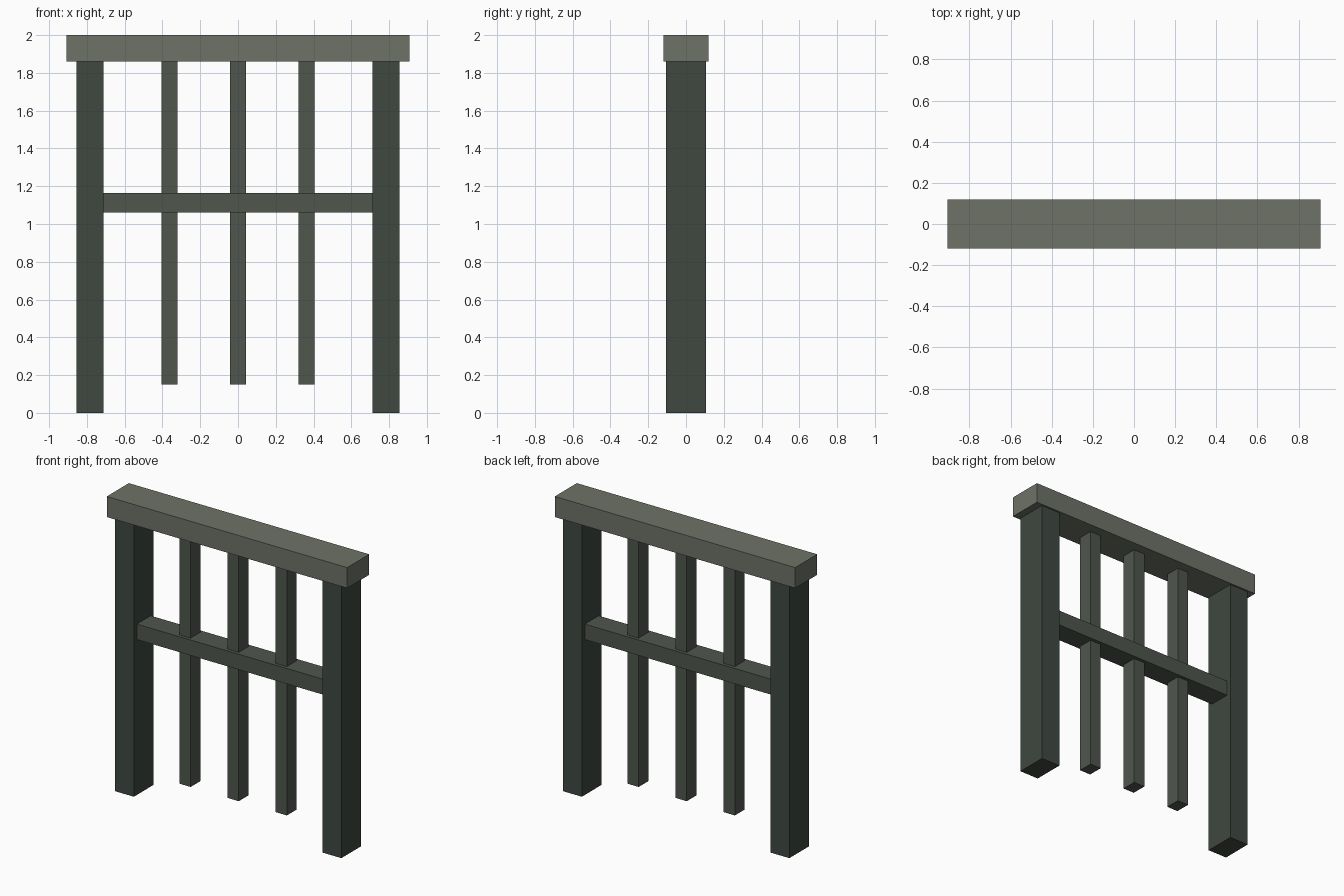
import bpy

if "Cube" in bpy.data.objects:
    bpy.data.objects.remove(bpy.data.objects["Cube"])


def material(name, rgb):
    m = bpy.data.materials.new(name)
    m.diffuse_color = (*rgb, 1)
    m.use_nodes = True
    m.node_tree.nodes["Principled BSDF"].inputs["Base Color"].default_value = m.diffuse_color
    return m


def box(name, x, y, z, mat):
    """Box spanning the given (min, max) range on each axis."""
    bpy.ops.mesh.primitive_cube_add(
        size=1, location=[(a + b) / 2 for a, b in (x, y, z)])
    ob = bpy.context.object
    ob.name = name
    ob.scale = [b - a for a, b in (x, y, z)]
    bpy.ops.object.transform_apply(location=False, rotation=False, scale=True)
    ob.data.materials.append(mat)
    return ob


dark = material("dark_frame", (0.05, 0.065, 0.052))
mid = material("bar_metal", (0.08, 0.093, 0.076))
light = material("lintel_stone", (0.155, 0.17, 0.135))

# Lintel across the top
box("lintel", (-0.907, 0.907), (-0.119, 0.119), (1.86, 2.0), light)

# Side posts
for side, cx in (("left", -0.783), ("right", 0.783)):
    box(f"{side}_post", (cx - 0.072, cx + 0.072), (-0.107, 0.107), (0, 1.86), dark)

# Hanging vertical bars
for i in range(3):
    cx = (i - 1) * 0.363
    box(f"vertical_bar_{i + 1}", (cx - 0.042, cx + 0.042), (-0.052, 0.052), (0.15, 1.86), mid)

# Cross rail between the posts
box("cross_rail", (-0.712, 0.712), (-0.075, 0.075), (1.06, 1.165), mid)
